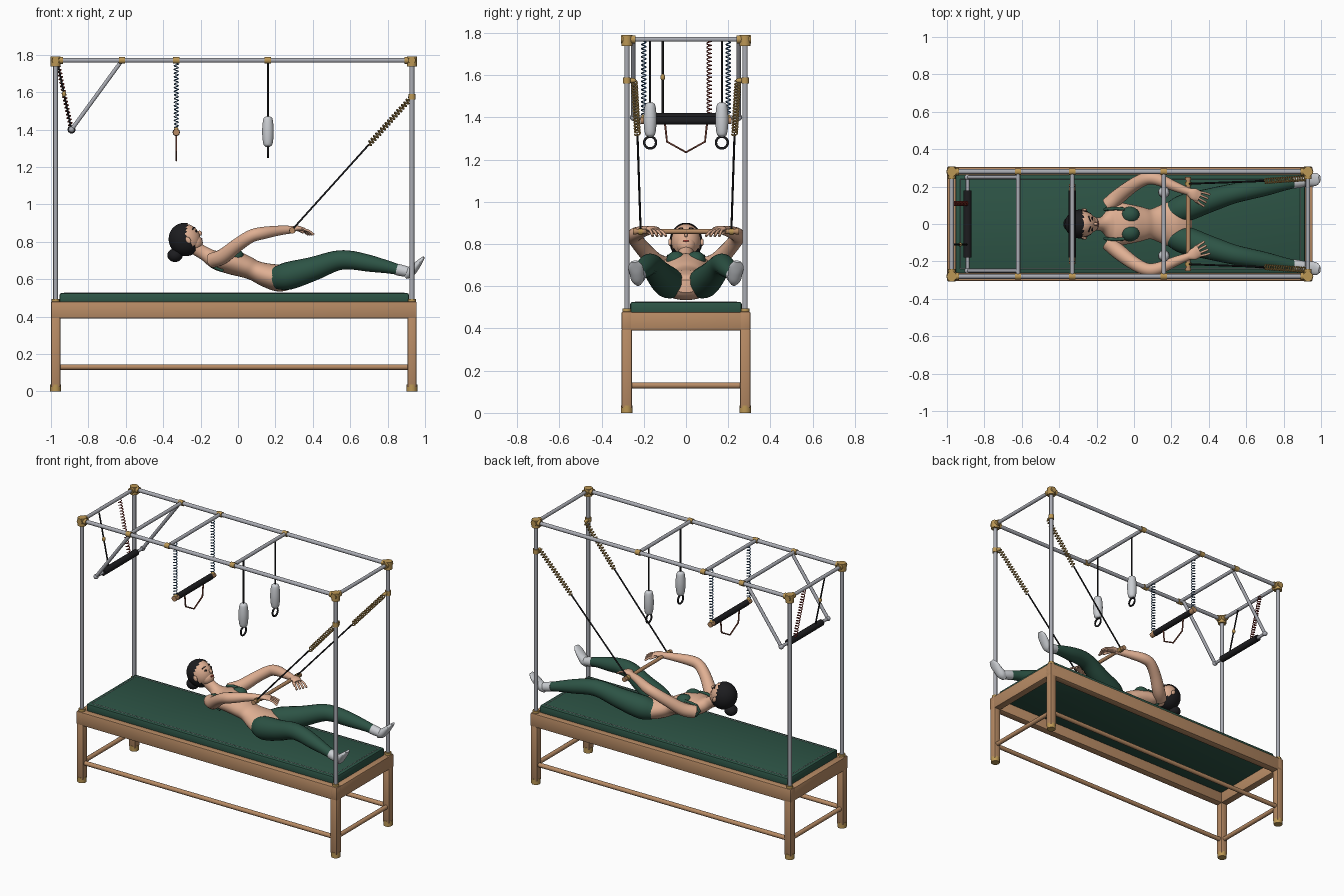
import bpy, bmesh, math
from mathutils import Vector, Matrix

if "Cube" in bpy.data.objects:
    bpy.data.objects.remove(bpy.data.objects["Cube"])


def material(name, *rgb):
    m = bpy.data.materials.new(name)
    m.use_nodes = True
    m.diffuse_color = (*rgb, 1)
    m.node_tree.nodes["Principled BSDF"].inputs["Base Color"].default_value = (*rgb, 1)
    return m


GREEN = material("deep green", .026, .088, .06)
WOOD = material("warm wood", .48, .26, .13)
BRASS = material("brass", .5, .31, .09)
STEEL = material("steel grey", .4, .41, .45)
SKIN = material("skin", .74, .43, .29)
BLACK = material("black", .012, .012, .014)
WHITE = material("soft white", .6, .62, .65)
BLUE = material("spring blue", .04, .12, .26)
RED = material("spring red", .3, .035, .025)
LEATHER = material("leather brown", .22, .07, .045)
SIDES = ((1, "left"), (-1, "right"))


def finish(name, bm, *mats):
    bmesh.ops.recalc_face_normals(bm, faces=bm.faces)
    me = bpy.data.meshes.new(name)
    bm.to_mesh(me)
    bm.free()
    return add(name, me, *mats)


def add(name, me, *mats):
    me.materials.clear()
    for m in mats:
        me.materials.append(m)
    me.shade_smooth()
    me.set_sharp_from_angle(angle=math.radians(40))
    ob = bpy.data.objects.new(name, me)
    bpy.context.collection.objects.link(ob)
    return ob


def box(name, lo, hi, mat, bevel=.006):
    lo, hi = Vector(lo), Vector(hi)
    bm = bmesh.new()
    bmesh.ops.create_cube(bm, size=1, matrix=Matrix.Translation((lo + hi) / 2) @ Matrix.Diagonal((*(hi - lo), 1)))
    bmesh.ops.bevel(bm, geom=bm.edges[:], offset=bevel, segments=2, profile=.5, affect='EDGES')
    return finish(name, bm, mat)


def ball(name, center, radii, mat, rot=Matrix.Identity(3), keep=None):
    bm = bmesh.new()
    bmesh.ops.create_uvsphere(bm, u_segments=32, v_segments=20, radius=1)
    if keep:
        bmesh.ops.delete(bm, geom=[f for f in bm.faces if not keep(f.calc_center_median())], context='FACES')
    bm.transform(Matrix.Translation(center) @ rot.to_4x4() @ Matrix.Diagonal((*radii, 1)))
    return finish(name, bm, mat)


def tube(name, pts, r, mat, closed=False, res=3):
    cu = bpy.data.curves.new(name, 'CURVE')
    cu.dimensions, cu.bevel_depth, cu.bevel_resolution, cu.use_fill_caps = '3D', r, res, True
    sp = cu.splines.new('POLY')
    sp.points.add(len(pts) - 1)
    for p, q in zip(sp.points, pts):
        p.co = (*q, 1)
    sp.use_cyclic_u = closed
    tmp = bpy.data.objects.new(name + "_path", cu)
    bpy.context.collection.objects.link(tmp)
    dg = bpy.context.evaluated_depsgraph_get()
    me = bpy.data.meshes.new_from_object(tmp.evaluated_get(dg))
    bpy.data.objects.remove(tmp)
    bpy.data.curves.remove(cu)
    return add(name, me, mat)


def spring(name, a, b, r, turns, mat, wire=.003):
    a, b = Vector(a), Vector(b)
    q = (b - a).to_track_quat('Z', 'Y')
    n = turns * 10
    pts = [a.lerp(b, i / n) + q @ Vector((r * math.cos(i * math.tau / 10), r * math.sin(i * math.tau / 10), 0))
           for i in range(n + 1)]
    return tube(name, pts, wire, mat, res=1)


def loft(name, stations, mats, rule=None, steps=5, seg=20):
    """Smooth body through stations (x, y, z, half width, half depth)."""
    st = [Vector(s) for s in stations]
    st = [2 * st[0] - st[1]] + st + [2 * st[-1] - st[-2]]
    rows = []
    for i in range(1, len(st) - 2):
        p0, p1, p2, p3 = st[i - 1:i + 3]
        for k in range(steps):
            t = k / steps
            rows.append(.5 * (2 * p1 + (p2 - p0) * t + (2 * p0 - 5 * p1 + 4 * p2 - p3) * t ** 2
                              + (3 * p1 - p0 - 3 * p2 + p3) * t ** 3))
    rows.append(st[-2])
    bm, rings = bmesh.new(), []
    for i, row in enumerate(rows):
        d = (Vector(rows[min(i + 1, len(rows) - 1)][:3]) - Vector(rows[max(i - 1, 0)][:3])).normalized()
        side = (Vector((0, 1, 0)) - d * d.y).normalized()
        up = d.cross(side)
        rings.append([bm.verts.new(Vector(row[:3]) + side * row[3] * math.cos(a) + up * row[4] * math.sin(a))
                      for a in (j * math.tau / seg for j in range(seg))])
    for i in range(len(rings) - 1):
        for j in range(seg):
            k = (j + 1) % seg
            f = bm.faces.new((rings[i][j], rings[i][k], rings[i + 1][k], rings[i + 1][j]))
            f.material_index = rule((rows[i][0] + rows[i + 1][0]) / 2) if rule else 0
    for i in (0, -1):
        cap = bm.faces.new(rings[i])
        cap.material_index = rule(rows[i][0]) if rule else 0
    return finish(name, bm, *mats)


def limb(name, s, pts, mat):
    return loft(name, [(x, y * s, z, r, r) for x, y, z, r in pts], [mat])


# Table: rails, legs, stretchers, mattress
X0, X1, Y, TOP = -.975, .93, .28, 1.77
for s, side in SIDES:
    box(f"side_rail_{side}", (X0 - .025, s * Y - .025, .39), (X1 + .025, s * Y + .025, .48), WOOD)
    tube(f"long_stretcher_{side}", [(X0, s * Y, .13), (X1, s * Y, .13)], .015, WOOD)
    tube(f"top_rail_{side}", [(X0, s * Y, TOP), (X1, s * Y, TOP)], .013, STEEL)
for x, end in ((X0, "head"), (X1, "foot")):
    box(f"end_rail_{end}", (x - .025, -.305, .39), (x + .025, .305, .478), WOOD)
    tube(f"end_stretcher_{end}", [(x, -Y, .13), (x, Y, .13)], .015, WOOD)
    inward = -.03 if x > 0 else .03
    for s, side in SIDES:
        tag, y = f"{end}_{side}", s * Y
        box(f"leg_{tag}", (x - .025, y - .025, .02), (x + .025, y + .025, .4), WOOD, .009)
        tube(f"foot_cap_{tag}", [(x, y, 0), (x, y, .036)], .029, BRASS)
        tube(f"post_{tag}", [(x, y, .46), (x, y, TOP)], .013, STEEL)
        tube(f"post_socket_{tag}", [(x, y, .462), (x, y, .495)], .021, BRASS)
        tube(f"corner_joint_{tag}", [(x, y, 1.738), (x, y, 1.79)], .027, BRASS)
        tube(f"corner_collar_x_{tag}", [(x, y, TOP), (x + inward * 1.3, y, TOP)], .02, BRASS)
        tube(f"corner_collar_y_{tag}", [(x, y + s * .028, TOP), (x, y - s * .04, TOP)], .02, BRASS)
box("mattress", (-.955, -.265, .462), (.915, .265, .526), GREEN, .012)
tube("mattress_stitching", [(-.93, -.24, .526), (.89, -.24, .526), (.89, .24, .526), (-.93, .24, .526)],
     .002, WHITE, True, 1)

# Overhead cross bars and their fittings
for i, x in enumerate((X0, -.62, -.33, .16, X1)):
    tube(f"cross_bar_{i}", [(x, -Y, TOP), (x, Y, TOP)], .012, STEEL)
    if 0 < i < 4:
        for s, side in SIDES:
            tube(f"tee_{i}_{side}", [(x - .017, s * Y, TOP), (x + .017, s * Y, TOP)], .018, BRASS)

# Swinging push-through bar
for s, side in SIDES:
    tube(f"swing_arm_{side}", [(-.62, s * .25, TOP), (-.89, s * .25, 1.4)], .011, STEEL)
    ball(f"swing_joint_{side}", (-.89, s * .25, 1.4), (.016, .016, .016), STEEL)
tube("swing_bar", [(-.89, -.25, 1.4), (-.89, .25, 1.4)], .01, STEEL)
tube("swing_grip", [(-.89, -.18, 1.4), (-.89, .18, 1.4)], .022, BLACK)
spring("swing_spring", (-.965, .11, 1.76), (-.895, .11, 1.42), .011, 18, RED)
tube("swing_cord", [(-.965, -.11, 1.76), (-.895, -.11, 1.42)], .005, BLACK)
ball("swing_cord_clip", (-.93, -.11, 1.59), (.011, .011, .016), BRASS)

# Hanging trapeze
for s, side in SIDES:
    spring(f"trapeze_spring_{side}", (-.33, s * .2, 1.76), (-.33, s * .2, 1.41), .011, 18, BLUE)
    ball(f"trapeze_clip_{side}", (-.33, s * .2, 1.395), (.013, .013, .02), BRASS)
    tube(f"trapeze_end_{side}", [(-.33, s * .17, 1.385), (-.33, s * .215, 1.385)], .018, WOOD)
tube("trapeze_bar", [(-.33, -.18, 1.385), (-.33, .18, 1.385)], .02, BLACK)
tube("trapeze_strap", [(-.33, -.1, 1.375), (-.33, -.09, 1.285), (-.33, 0, 1.235), (-.33, .09, 1.285),
                       (-.33, .1, 1.375)], .005, LEATHER)

# Padded cuffs with rings, arm springs
for s, side in SIDES:
    y = s * .17
    tube(f"cuff_cord_{side}", [(.16, y, TOP), (.16, y, 1.46)], .005, BLACK)
    loft(f"cuff_{side}", [(.16, y, z, r, r) for z, r in
                          ((1.47, .012), (1.455, .025), (1.39, .031), (1.325, .025), (1.308, .012))], [WHITE])
    tube(f"cuff_ring_{side}", [(.16, y + .028 * math.cos(a), 1.281 + .028 * math.sin(a))
                               for a in (k * math.tau / 24 for k in range(24))], .006, BLACK, True)
    tube(f"spring_collar_{side}", [(X1, s * Y, 1.56), (X1, s * Y, 1.59)], .019, BRASS)
    ball(f"spring_hook_{side}", (X1 - .005, s * .255, 1.575), (.012, .02, .012), BRASS)
    spring(f"arm_spring_{side}", (X1 - .005, s * .245, 1.57), (.7, s * .23, 1.32), .013, 18, BRASS, .004)
    tube(f"arm_cord_{side}", [(.7, s * .23, 1.32), (.29, s * .215, .865)], .005, BLACK)
    tube(f"bar_collar_{side}", [(.29, s * .205, .86), (.29, s * .225, .86)], .017, BRASS)
    tube(f"bar_end_{side}", [(.29, s * .235, .86), (.29, s * .25, .86)], .016, WOOD)
tube("hand_bar", [(.29, -.24, .86), (.29, .24, .86)], .012, WOOD)

# Reclining figure: torso with top, midriff and leggings
loft("torso", [(x, 0, z, w, h) for x, z, w, h in (
    (-.235, .77, .036, .036), (-.175, .735, .037, .037), (-.137, .712, .08, .045), (-.1, .698, .115, .054),
    (-.03, .69, .107, .066), (.04, .667, .092, .06), (.09, .645, .081, .055), (.15, .622, .105, .064),
    (.22, .605, .128, .071), (.28, .6, .11, .055), (.31, .6, .06, .03))],
     [SKIN, GREEN], lambda x: int(-.09 < x < .062 or x > .112), seg=32)
for s, side in SIDES:
    ball(f"bust_{side}", (-.022, s * .047, .722), (.052, .046, .044), GREEN)
    tube(f"top_strap_{side}", [(-.05, s * .08, .742), (-.1, s * .083, .742), (-.135, s * .08, .735),
                               (-.155, s * .078, .7), (-.13, s * .078, .665), (-.08, s * .075, .645)], .009, GREEN)
    limb(f"leg_{side}", s, ((.2, .06, .605, .06), (.27, .085, .618, .074), (.4, .125, .655, .064),
                            (.52, .16, .697, .054), (.6, .177, .702, .05), (.7, .195, .685, .045),
                            (.8, .212, .665, .034), (.87, .222, .648, .027)), GREEN)
    limb(f"sock_{side}", s, ((.85, .22, .652, .031), (.88, .223, .645, .03), (.925, .228, .635, .026)), WHITE)
    loft(f"shoe_{side}", [(x, y * s, z, w, h) for x, y, z, w, h in (
        (.893, .226, .612, .014, .014), (.917, .229, .634, .031, .027), (.948, .234, .665, .034, .022),
        (.974, .24, .695, .034, .014), (.993, .244, .717, .018, .007))], [WHITE])
    limb(f"arm_{side}", s, ((-.14, .1, .7, .04), (-.08, .15, .722, .041), (0, .21, .785, .036),
                            (.07, .243, .83, .034), (.13, .238, .846, .033), (.22, .2, .86, .026),
                            (.3, .17, .866, .019)), SKIN)
    loft(f"palm_{side}", [(x, y * s, z, w, h) for x, y, z, w, h in (
        (.29, .174, .868, .019, .016), (.32, .16, .872, .032, .014), (.35, .146, .866, .028, .01))], [SKIN])
    for k in range(4):
        o = (k - 1.5) * .014
        tube(f"finger_{k}_{side}", [(.34 + o * .5, s * (.15 + o), .867), (.365 + o * .7, s * (.138 + o * 1.3), .858),
                                    (.39 + o * .7, s * (.126 + o * 1.5), .838)], .0065, SKIN)
    tube(f"thumb_{side}", [(.31, s * .145, .867), (.33, s * .122, .86), (.35, s * .11, .85)], .0075, SKIN)

# Head, hair and face, laid out along forward and crown axes
FWD, CROWN = Vector((.83, 0, .55)).normalized(), Vector((-.55, 0, .83)).normalized()
HEAD, TILT = Vector((-.283, 0, .812)), Matrix((FWD, (0, 1, 0), CROWN)).transposed()


def on_head(f, y, u):
    return HEAD + TILT @ Vector((f, y, u))


ball("head", on_head(.002, 0, 0), (.08, .07, .084), SKIN, TILT)
ball("jaw", on_head(.032, 0, -.042), (.045, .046, .045), SKIN, TILT)
ball("hair", HEAD, (.087, .078, .09), BLACK, TILT, lambda p: p.x < .22 + .9 * max(0, p.z) ** 2)
ball("hair_bun", (-.337, 0, .728), (.041, .041, .036), BLACK)
ball("nose", on_head(.084, 0, -.015), (.012, .008, .014), SKIN, TILT)
ball("lips", on_head(.073, 0, -.046), (.007, .015, .006), RED, TILT)
for s, side in SIDES:
    ball(f"eye_{side}", on_head(.074, s * .027, .004), (.005, .012, .007), BLACK, TILT)
    tube(f"eyebrow_{side}", [on_head(.078, s * .014, .024), on_head(.073, s * .028, .028),
                             on_head(.063, s * .042, .022)], .003, BLACK)
    ball(f"ear_{side}", on_head(.012, s * .076, -.012), (.013, .008, .019), SKIN, TILT)
